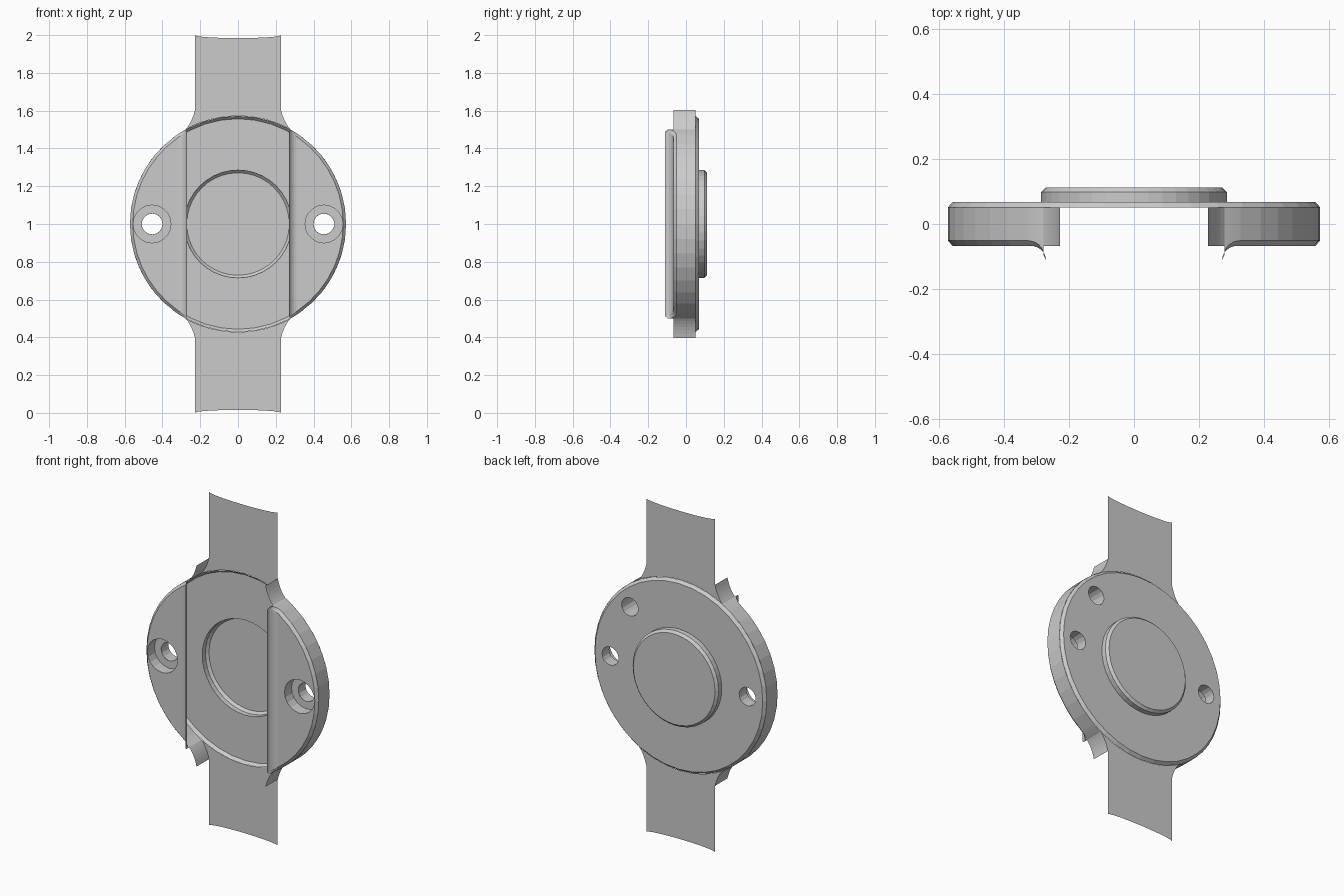
import bpy, bmesh
from math import sin, cos, pi, acos, sqrt

if "Cube" in bpy.data.objects:
    bpy.data.objects.remove(bpy.data.objects["Cube"])

# Shell model: every part is a single-skin surface, built around a centre at z = 1
R, RI = 0.572, 0.557            # rim radius, radius inside the edge bevel
BACK, SEAM, FRONT = 0.068, 0.051, -0.067
SCREW = (0.455, 0.0)
PIN = (0.325, 0.33)
N = 40


def circle(c, r, y, n=N):
    return [(c[0] + r * cos(2 * pi * i / n), y, c[1] + r * sin(2 * pi * i / n)) for i in range(n)]


def strip(bm, rings, closed=True):
    """Skin neighbouring point rows with quads."""
    rows = [[bm.verts.new(p) for p in ring] for ring in rings]
    for a, b in zip(rows, rows[1:]):
        n = len(a)
        for i in range(n if closed else n - 1):
            j = (i + 1) % n
            bm.faces.new((a[i], a[j], b[j], b[i]))


def fill(bm, loops, ny):
    """Fill a flat outline with holes, facing along ny."""
    edges = []
    for loop in loops:
        vs = [bm.verts.new(p) for p in loop]
        edges += [bm.edges.new((vs[i], vs[(i + 1) % len(vs)])) for i in range(len(vs))]
    bmesh.ops.triangle_fill(bm, edges=edges, use_beauty=True, use_dissolve=False, normal=(0, ny, 0))


def make(name, bm, mirror=(False, False, False)):
    bmesh.ops.remove_doubles(bm, verts=bm.verts, dist=0.0005)
    bmesh.ops.recalc_face_normals(bm, faces=bm.faces)
    me = bpy.data.meshes.new(name)
    bm.to_mesh(me)
    bm.free()
    ob = bpy.data.objects.new(name, me)
    ob.location.z = 1
    bpy.context.collection.objects.link(ob)
    if any(mirror):
        m = ob.modifiers.new("Mirror", 'MIRROR')
        m.use_axis = mirror
        m.use_mirror_merge = False
    return ob


# Back plate with bevelled rim and openings for button, screws and pin
bm = bmesh.new()
left = (-SCREW[0], 0)
fill(bm, [circle((0, 0), RI, BACK), circle((0, 0), 0.285, BACK),
          circle(SCREW, 0.055, BACK, 16), circle(left, 0.055, BACK, 16),
          circle(PIN, 0.055, BACK, 16)], 1)
strip(bm, [circle((0, 0), RI, BACK), circle((0, 0), R, SEAM)])
make("back_plate", bm)

# Raised round button, hollow from the front
bm = bmesh.new()
strip(bm, [circle((0, 0), 0.285, BACK), circle((0, 0), 0.285, 0.098), circle((0, 0), 0.271, 0.112)])
fill(bm, [circle((0, 0), 0.271, 0.112)], 1)
make("button", bm)

# Side cheek: rim wall, bevel, front face and curved lip
LIP_X, FLAT_X, RISE = 0.270, 0.318, 0.045
upper = []                                   # (angle, front y) from outer side to lip tip
flat_a = acos(FLAT_X / RI)
for i in range(8):
    upper.append((flat_a * i / 7, FRONT))
for i in range(1, 7):
    p = pi / 2 * i / 6
    x = FLAT_X - (FLAT_X - LIP_X) * sin(p)
    upper.append((acos(x / RI), FRONT - RISE * (1 - cos(p))))
rim = [(-a, y) for a, y in reversed(upper[1:])] + upper
pt = lambda r, a, y: (r * cos(a), y, r * sin(a))
bm = bmesh.new()
strip(bm, [[pt(RI, a, y) for a, y in rim],
           [pt(R, a, y + 0.016) for a, y in rim],
           [pt(R, a, SEAM) for a, y in rim]], closed=False)
fill(bm, [[pt(RI, a, y) for a, y in rim if abs(a) <= flat_a + 1e-6], circle(SCREW, 0.1, FRONT, 20)], -1)
lip = upper[7:]
strip(bm, [[pt(RI, a, y) for a, y in lip], [pt(RI, -a, y) for a, y in lip]], closed=False)
make("side_cheek", bm, (True, False, False))

# Stepped screw holes
bm = bmesh.new()
strip(bm, [circle(SCREW, 0.1, FRONT, 20), circle(SCREW, 0.1, 0, 20),
           circle(SCREW, 0.055, 0, 20)])
strip(bm, [circle(SCREW, 0.055, 0, 16), circle(SCREW, 0.055, BACK, 16)])
make("screw_hole", bm, (True, False, False))

# Blind pin hole in the back
bm = bmesh.new()
strip(bm, [circle(PIN, 0.055, BACK, 16), circle(PIN, 0.055, -0.06, 16)])
fill(bm, [circle(PIN, 0.055, -0.06, 16)], 1)
make("pin_hole", bm)

# Flare curve from the rim to the strap edge
tip_a = upper[-1][0]
p0, p1, p2 = (R * cos(tip_a), R * sin(tip_a)), (0.243, 0.54), (0.228, 0.603)
flare = []
for i in range(7):
    t = i / 6
    flare.append(tuple((1 - t) ** 2 * a + 2 * t * (1 - t) * b + t * t * c for a, b, c in zip(p0, p1, p2)))
bm = bmesh.new()
strip(bm, [[(x, y, z) for x, z in flare] for y in (FRONT, SEAM)], closed=False)
make("flare_wall", bm, (True, False, True))

# Thin strap sheet with a hollowed end
side = [(x, SEAM, z) for x, z in flare]
end = [(0.228 * cos(pi * i / 10), SEAM, 1 - 0.016 * sin(pi * i / 10)) for i in range(11)]
arc = [pt(R, pi - tip_a + (2 * tip_a - pi) * i / 12, SEAM) for i in range(1, 12)]
bm = bmesh.new()
fill(bm, [side + end + [(-x, y, z) for x, y, z in reversed(side)] + arc], -1)
make("strap", bm, (False, False, True))
